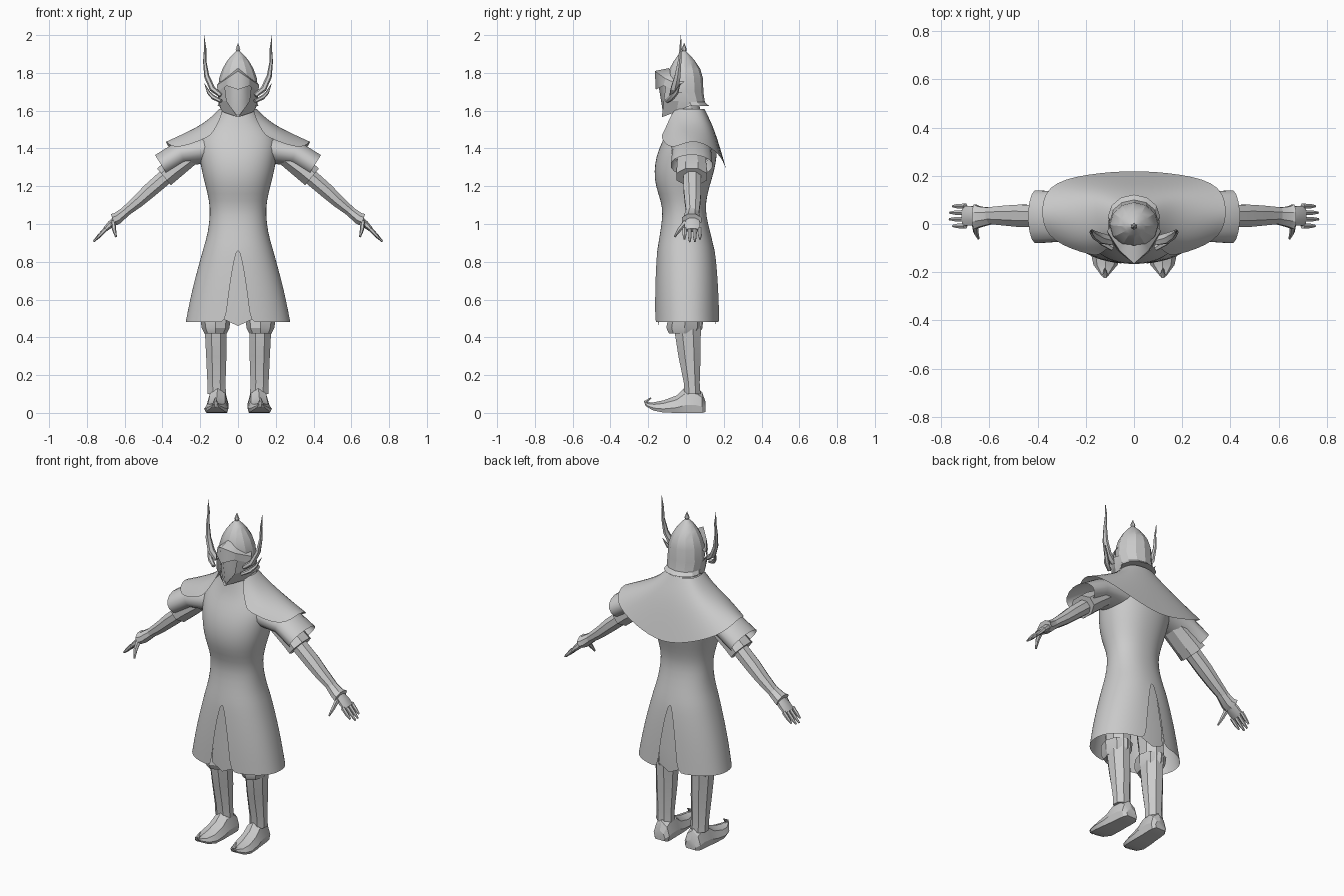
import bpy, bmesh, math
from mathutils import Vector

mat = bpy.data.materials.new("pale_grey")
mat.diffuse_color = (0.6, 0.6, 0.6, 1)


def skin(name, rings, closed=True, caps=True, mirror=True, angle=30, subsurf=0):
    """Join rows of points into a surface."""
    bm = bmesh.new()
    rows = [[bm.verts.new(p) for p in r] for r in rings]
    n = len(rows[0])
    for a, b in zip(rows, rows[1:]):
        for i in range(n if closed else n - 1):
            j = (i + 1) % n
            bm.faces.new((a[i], a[j], b[j], b[i]))
    if closed and caps:
        bm.faces.new(rows[0])
        bm.faces.new(rows[-1])
    bmesh.ops.remove_doubles(bm, verts=bm.verts, dist=0.0004)
    bmesh.ops.recalc_face_normals(bm, faces=bm.faces)
    me = bpy.data.meshes.new(name)
    bm.to_mesh(me)
    bm.free()
    me.materials.append(mat)
    ob = bpy.data.objects.new(name, me)
    bpy.context.collection.objects.link(ob)
    bpy.ops.object.select_all(action='DESELECT')
    ob.select_set(True)
    bpy.context.view_layer.objects.active = ob
    bpy.ops.object.shade_smooth_by_angle(angle=math.radians(angle))
    if mirror:
        ob.modifiers.new("mirror", 'MIRROR').merge_threshold = 0.002
    if subsurf:
        ob.modifiers.new("smooth", 'SUBSURF').levels = subsurf
        ob.modifiers["smooth"].render_levels = subsurf
    return ob


def stack(name, secs, n=8, turn=0.5, **kw):
    """Upright loft; sections are z, x0, x1, y0, y1."""
    rings = []
    for z, x0, x1, y0, y1 in secs:
        ang = [2 * math.pi * (i + turn) / n for i in range(n)]
        rings.append([((x0 + x1) / 2 + (x1 - x0) / 2 * math.cos(a),
                       (y0 + y1) / 2 + (y1 - y0) / 2 * math.sin(a), z) for a in ang])
    return skin(name, rings, **kw)


def tube(name, pts, n=8, **kw):
    """Limb along a path; points are x, y, z, half width, half thickness."""
    rings = []
    for i, (x, y, z, w, t) in enumerate(pts):
        a, b = Vector(pts[max(i - 1, 0)][:3]), Vector(pts[min(i + 1, len(pts) - 1)][:3])
        d = (b - a).normalized()
        side = Vector((0, 1, 0))
        side = (side - d * side.dot(d)).normalized()
        up = d.cross(side)
        ring = []
        for k in range(n):
            u = 2 * math.pi * (k + 0.5) / n
            ring.append(Vector((x, y, z)) + side * w * math.cos(u) + up * t * math.sin(u))
        rings.append(ring)
    return skin(name, rings, **kw)


# long tunic: z, half width, front y, back y, half slit opening
tunic = [(0.48, .278, -.166, .18, .055), (0.60, .255, -.166, .175, .045),
         (0.72, .226, -.162, .168, .03), (0.82, .198, -.156, .158, .014),
         (0.88, .182, -.15, .148, 0), (0.95, .16, -.138, .13, 0),
         (1.05, .148, -.122, .105, 0), (1.12, .152, -.132, .105, 0),
         (1.20, .172, -.162, .125, 0), (1.28, .193, -.17, .15, 0),
         (1.36, .205, -.158, .165, 0), (1.43, .215, -.13, .165, 0),
         (1.49, .19, -.1, .15, 0), (1.54, .13, -.085, .125, 0), (1.61, .088, -.07, .09, 0)]
rings = []
for z, rx, y0, y1, gap in tunic:
    g, row = math.asin(gap / rx), []
    for i in range(17):
        a = -math.pi / 2 + g + (math.pi - 2 * g) * i / 16
        c, s = max(math.cos(a), 0), math.sin(a)
        row.append((rx * c ** 0.9 if c > 1e-6 else 0,
                    (y0 + y1) / 2 + (y1 - y0) / 2 * math.copysign(abs(s) ** 0.9, s), z))
    rings.append(row)
skin("tunic", rings, closed=False, angle=180, subsurf=1)

# inner panels behind the front and back slits
for name, y0, y1 in (("front_panel", -.138, -.148), ("back_panel", .135, .16)):
    skin(name, [[(0, y0, .9), (.03, y0, .9)], [(0, y1, .6), (.065, y1 * .97, .6)],
                [(0, y1, .46), (.075, y1 * .95, .495)]], closed=False)

# shoulder mantle, longest at the middle of the back
mantle = [
    [(.075, -.066, 1.61), (.098, -.02, 1.61), (.1, .03, 1.61), (.085, .075, 1.61),
     (.05, .092, 1.61), (0, .1, 1.61)],
    [(.105, -.098, 1.53), (.16, -.065, 1.535), (.18, .03, 1.535), (.16, .115, 1.53),
     (.08, .14, 1.52), (0, .146, 1.515)],
    [(.14, -.125, 1.475), (.26, -.088, 1.455), (.3, .03, 1.487), (.28, .14, 1.455),
     (.14, .178, 1.41), (0, .182, 1.40)],
    [(.165, -.135, 1.455), (.35, -.075, 1.385), (.39, .03, 1.46), (.37, .165, 1.39),
     (.2, .208, 1.31), (0, .224, 1.25)]]
skin("mantle", mantle, closed=False, angle=180, subsurf=2)

# short sleeve, faceted cuff, arm and glove
tube("sleeve", [(.13, .03, 1.40, .11, .08), (.3, .03, 1.375, .105, .068),
                (.405, .03, 1.31, .112, .066)], n=16, caps=False, angle=40)
tube("sleeve_cuff", [(.25, .03, 1.355, .08, .05), (.35, .03, 1.285, .085, .062),
                     (.392, .03, 1.25, .088, .062)])
tube("arm", [(.36, .032, 1.27, .05, .045), (.47, .034, 1.175, .05, .042),
             (.53, .035, 1.12, .045, .036), (.64, .035, 1.03, .033, .024)])
tube("glove_cuff", [(.59, .034, 1.07, .036, .028), (.64, .03, 1.03, .046, .034),
                    (.662, .03, 1.022, .056, .036)])
tube("palm", [(.64, .034, 1.03, .034, .02), (.675, .034, .998, .044, .02),
              (.708, .034, .967, .045, .013)])
for i, (y, reach) in enumerate(((-.008, .052), (.02, .066), (.047, .064), (.074, .052))):
    tube("finger_%d" % (i + 1), [(.70, y, .975, .012, .012),
         (.70 + reach * .55, y, .972 - reach * .55, .011, .01),
         (.70 + reach, y, .972 - reach, .005, .005)], n=6)
tube("thumb", [(.66, .0, 1.01, .016, .014), (.656, -.035, .97, .012, .011),
               (.646, -.06, .932, .005, .005)], n=6)

# legs, knee guards and curled boots
stack("leg", [(.1, .06, .166, -.012, .08), (.16, .062, .166, -.015, .076),
              (.30, .057, .173, -.045, .082), (.43, .055, .18, -.066, .084),
              (.56, .05, .185, -.075, .09), (.85, .01, .15, -.08, .08)], n=8)
stack("knee_guard", [(.42, .06, .178, -.09, .07), (.45, .045, .192, -.104, .088),
                     (.50, .04, .2, -.095, .09)], n=8, turn=0)
boot = [(.103, .035, .005, .06), (.085, .052, 0, .11), (.05, .056, 0, .14), (-.005, .058, 0, .135),
        (-.05, .062, 0, .092), (-.12, .064, .002, .066), (-.17, .05, .012, .056),
        (-.205, .022, .03, .056), (-.218, .012, .048, .06)]
rings = []
for y, w, z0, z1 in boot:
    shape = ((-.85, 0), (.85, 0), (1, .3), (.7, .75), (0, 1), (-.7, .75), (-1, .3))
    rings.append([(.111 + w * u - (y + .05) * .06, y, z0 + (z1 - z0) * v) for u, v in shape])
skin("boot", rings, angle=25)
tube("boot_curl", [(.12, -.2, .045, .02, .01), (.12, -.214, .058, .012, .012),
                   (.12, -.185, .08, .003, .003)], n=6)

# neck and helmet
stack("neck", [(1.55, -.085, .085, -.07, .085), (1.62, -.075, .075, -.06, .075),
               (1.70, -.07, .07, -.06, .07)], n=12, mirror=False)
stack("helmet_dome", [(1.625, -.108, .108, -.06, .122), (1.645, -.1, .1, -.065, .1),
                      (1.70, -.104, .104, -.095, .092), (1.77, -.1, .1, -.098, .09),
                      (1.82, -.083, .083, -.088, .076), (1.86, -.06, .06, -.066, .05),
                      (1.89, -.036, .036, -.045, .025), (1.915, -.01, .01, -.02, .0)],
      n=12, turn=0, mirror=False, angle=24)
stack("finial", [(1.90, -.006, .006, -.016, -.004), (1.925, -.014, .014, -.024, .004),
                 (1.958, -.001, .001, -.011, -.009)], n=6, mirror=False)
skin("brow_visor", [[(0, -.09, 1.825), (.05, -.075, 1.785), (.098, -.01, 1.755)],
                    [(0, -.165, 1.81), (.06, -.11, 1.77), (.112, -.03, 1.735)],
                    [(0, -.16, 1.712), (.06, -.118, 1.732), (.106, -.045, 1.69)]], closed=False, angle=15)
skin("face_mask", [[(0, -.145, 1.73), (.05, -.092, 1.74), (.098, -.04, 1.72)],
                   [(0, -.13, 1.64), (.05, -.09, 1.64), (.094, -.03, 1.64)],
                   [(0, -.12, 1.575), (.05, -.08, 1.59), (.088, -.01, 1.615)]], closed=False, angle=15)
skin("cheek_plate", [[(.07, -.108, 1.73), (.106, -.045, 1.70), (.106, .01, 1.69)],
                     [(.06, -.118, 1.65), (.102, -.04, 1.65), (.104, .02, 1.645)],
                     [(0, -.128, 1.565), (.085, -.05, 1.595), (.1, .02, 1.625)]], closed=False, angle=15)

# curved horns and the small side blades
tube("horn", [(.09, -.07, 1.68, .02, .012), (.135, -.06, 1.715, .024, .016),
              (.165, -.045, 1.78, .018, .014), (.176, -.034, 1.86, .011, .009),
              (.174, -.029, 1.93, .007, .006), (.18, -.027, 2.0, .001, .001)], n=6)
tube("side_blade", [(.09, -.1, 1.65, .012, .01), (.13, -.075, 1.67, .016, .012),
                    (.155, -.05, 1.695, .011, .009), (.178, -.03, 1.745, .001, .001)], n=6)
